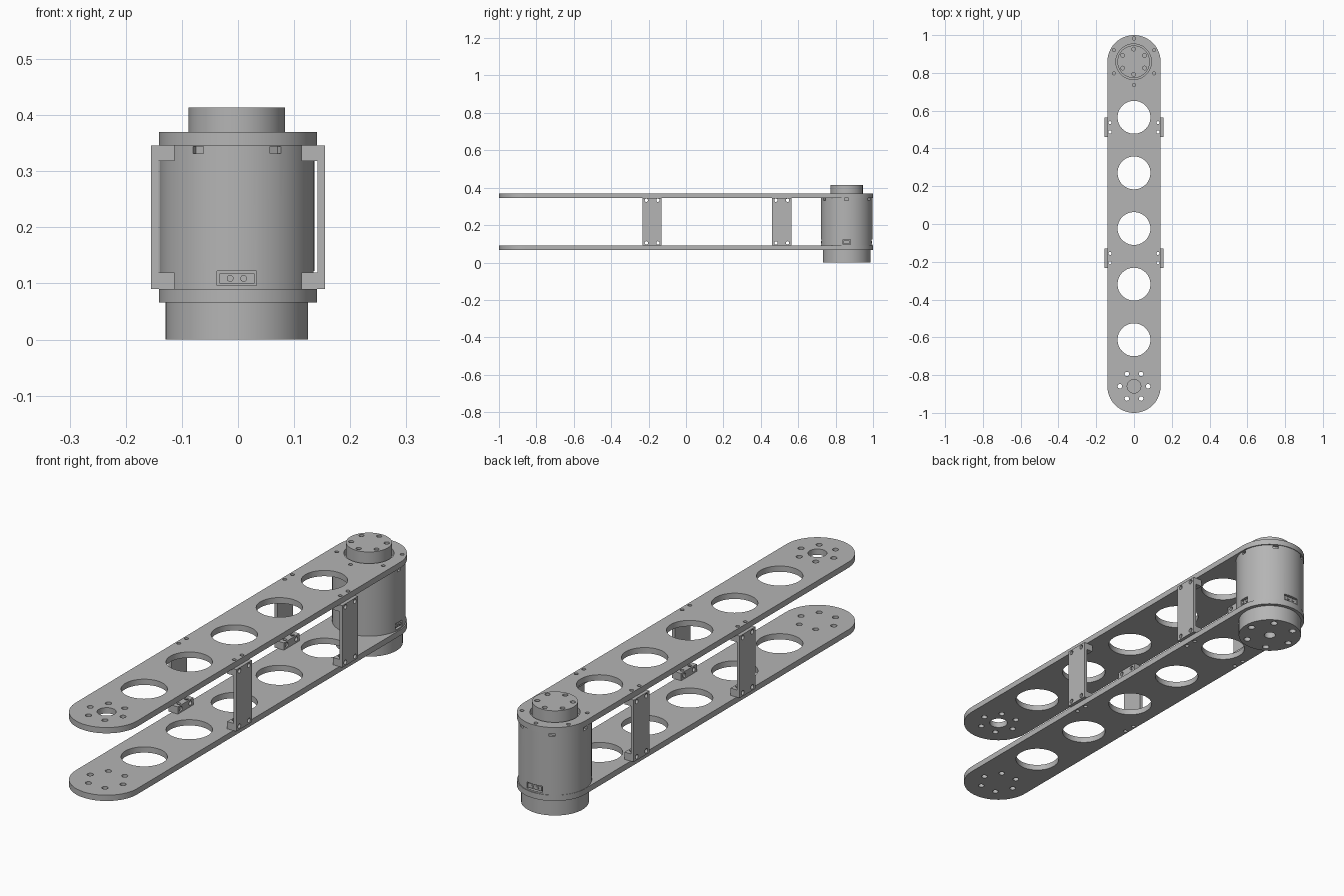
import bpy, bmesh
from math import pi, cos, sin
from mathutils import Matrix, Vector

cube = bpy.data.objects.get("Cube")
if cube:
    bpy.data.objects.remove(cube)

grey = bpy.data.materials.new("machined grey")
grey.use_nodes = True
colour = (0.46, 0.46, 0.46, 1)
grey.diffuse_color = colour
grey.node_tree.nodes["Principled BSDF"].inputs["Base Color"].default_value = colour

LENGTH_Y = 0.859              # arm joint centres at +/- this y
MOTOR_X = -0.002
LOW, LOW_TOP, HIGH, HIGH_TOP = 0.066, 0.09, 0.346, 0.37
BRACKETS = (0.512, -0.181)
parts = []


def circle(x, y, r, n=16):
    return [(x + r * cos(2 * pi * i / n), y + r * sin(2 * pi * i / n)) for i in range(n)]


def ring(x, y, big, r, start=0):
    """Outlines of six holes on a bolt circle."""
    return [circle(x + big * cos(start + k * pi / 3), y + big * sin(start + k * pi / 3), r)
            for k in range(6)]


def add(name, mesh):
    mesh.materials.clear()
    mesh.materials.append(grey)
    ob = bpy.data.objects.new(name, mesh)
    bpy.context.collection.objects.link(ob)
    parts.append(ob)
    return ob


def slab(name, outlines, low, high, turn=Matrix()):
    """Extrude a closed outline, with further outlines as holes."""
    cu = bpy.data.curves.new(name, 'CURVE')
    cu.dimensions, cu.fill_mode = '2D', 'BOTH'
    cu.extrude = (high - low) / 2
    for pts in outlines:
        sp = cu.splines.new('POLY')
        sp.points.add(len(pts) - 1)
        for p, (x, y) in zip(sp.points, pts):
            p.co = (x, y, 0, 1)
        sp.use_cyclic_u = True
    temp = bpy.data.objects.new("temp", cu)
    bpy.context.collection.objects.link(temp)
    bpy.context.view_layer.update()
    graph = bpy.context.evaluated_depsgraph_get()
    mesh = bpy.data.meshes.new_from_object(temp.evaluated_get(graph))
    bpy.data.objects.remove(temp)
    bm = bmesh.new()
    bm.from_mesh(mesh)
    bmesh.ops.remove_doubles(bm, verts=bm.verts, dist=1e-5)
    bmesh.ops.translate(bm, verts=bm.verts, vec=(0, 0, (low + high) / 2))
    bmesh.ops.transform(bm, verts=bm.verts, matrix=turn)
    bmesh.ops.recalc_face_normals(bm, faces=bm.faces)
    bm.to_mesh(mesh)
    bm.free()
    return add(name, mesh)


def cut(ob, fill):
    """Subtract the shapes that fill() puts in a bmesh."""
    bm = bmesh.new()
    fill(bm)
    mesh = bpy.data.meshes.new("cutter")
    bm.to_mesh(mesh)
    bm.free()
    cutter = bpy.data.objects.new("cutter", mesh)
    cutter.hide_render = True
    bpy.context.collection.objects.link(cutter)
    mod = ob.modifiers.new("cut", 'BOOLEAN')
    mod.operation, mod.solver, mod.object = 'DIFFERENCE', 'EXACT', cutter
    bpy.context.view_layer.update()
    graph = bpy.context.evaluated_depsgraph_get()
    done = bpy.data.meshes.new_from_object(ob.evaluated_get(graph))
    ob.modifiers.clear()
    ob.data = done
    done.materials.clear()
    done.materials.append(grey)
    bpy.data.objects.remove(cutter)


def box(bm, size, place):
    bmesh.ops.create_cube(bm, size=1, matrix=place @ Matrix.Diagonal((*size, 1)))


def around(angle, radius, z):
    """Placement on the motor wall: local x points outward."""
    return (Matrix.Translation((MOTOR_X, LENGTH_Y, z)) @ Matrix.Rotation(angle, 4, 'Z')
            @ Matrix.Translation((radius, 0, 0)))


# Arm plates: rounded bars with lightening holes and bolt holes
r, n = 0.141, 32
bar = [(r * cos(pi * i / n), LENGTH_Y + r * sin(pi * i / n)) for i in range(n + 1)]
bar += [(-x, -y) for x, y in bar]
shared = [bar] + [circle(0, 0.565 - 0.2945 * i, 0.087, 64) for i in range(5)]
shared += ring(0, -LENGTH_Y, 0.075, 0.012)
shared += [circle(sx * 0.127, y + d, 0.008)
           for sx in (-1, 1) for y in BRACKETS for d in (-0.025, 0.025)]
slab("lower_plate", shared, LOW, LOW_TOP)
slab("upper_plate", shared + [circle(0, -LENGTH_Y, 0.036, 32),
                              circle(MOTOR_X, LENGTH_Y, 0.094, 64)]
     + ring(0, LENGTH_Y, 0.123, 0.008, pi / 6), HIGH, HIGH_TOP)

# Spacer brackets: C profiles with crossing screw holes
c_shape = [(0.113, LOW_TOP), (0.155, LOW_TOP), (0.155, HIGH), (0.113, HIGH),
           (0.113, 0.318), (0.142, 0.318), (0.142, 0.12), (0.113, 0.12)]
upright = Matrix.Rotation(pi / 2, 4, 'X')
for y, where in zip(BRACKETS, ("rear", "front")):
    for sx, side in ((1, "left"), (-1, "right")):
        outline = [(sx * x, z) for x, z in c_shape]
        ob = slab(f"{where}_{side}_bracket", [outline], -y - 0.051, -y + 0.051, upright)

        def plate_screws(bm):
            for d in (-0.025, 0.025):
                bmesh.ops.create_cone(bm, cap_ends=True, segments=16, radius1=0.008,
                                      radius2=0.008, depth=1,
                                      matrix=Matrix.Translation((sx * 0.127, y + d, 0.2)))

        def web_screws(bm):
            for d in (-0.031, 0.031):
                for z in (0.105, 0.333):
                    bmesh.ops.create_cone(bm, cap_ends=True, segments=16, radius1=0.009,
                                          radius2=0.009, depth=0.2,
                                          matrix=Matrix.Translation((sx * 0.13, y + d, z))
                                          @ Matrix.Rotation(pi / 2, 4, 'Y'))
        cut(ob, plate_screws)
        cut(ob, web_screws)

# Motor: body, output flange on top, holed base below
BODY = 0.138
body = slab("motor_body", [circle(MOTOR_X, LENGTH_Y, BODY, 96)], LOW_TOP, HIGH)
slab("output_flange", [circle(MOTOR_X, LENGTH_Y, 0.086, 64)]
     + ring(MOTOR_X, LENGTH_Y, 0.067, 0.01, pi / 6), HIGH, 0.414)
slab("motor_base", [circle(MOTOR_X, LENGTH_Y, 0.127, 96), circle(MOTOR_X, LENGTH_Y, 0.023, 32)]
     + ring(MOTOR_X, LENGTH_Y, 0.098, 0.014), 0, LOW)

# Recesses: six latch slots, two wide ports and one narrow port
ports = ((pi / 2, 0.07, "rear"), (-pi / 2, 0.07, "front"), (0, 0.04, "side"))


def recesses(bm):
    for k in range(6):
        box(bm, (0.024, 0.022, 0.013), around(k * pi / 3, BODY, 0.338))
    for angle, width, _ in ports:
        box(bm, (0.034, width, 0.026), around(angle, BODY, 0.109))


cut(body, recesses)

# Connector blocks inside the ports, with screw heads
for angle, width, where in ports:
    bm = bmesh.new()
    box(bm, (0.016, width - 0.008, 0.018), around(angle, BODY - 0.014, 0.109))
    for d in (-0.012, 0.012):
        bmesh.ops.create_cone(bm, cap_ends=True, segments=16, radius1=0.006, radius2=0.006,
                              depth=0.006, matrix=around(angle, BODY - 0.005, 0.109)
                              @ Matrix.Translation((0, d, 0)) @ Matrix.Rotation(pi / 2, 4, 'Y'))
    mesh = bpy.data.meshes.new("connector")
    bm.to_mesh(mesh)
    bm.free()
    add(f"{where}_connector", mesh)

# Smooth round walls, keep edges crisp
bpy.ops.object.select_all(action='DESELECT')
for ob in parts:
    ob.select_set(True)
bpy.context.view_layer.objects.active = parts[0]
bpy.ops.object.shade_smooth_by_angle(angle=pi / 6)
